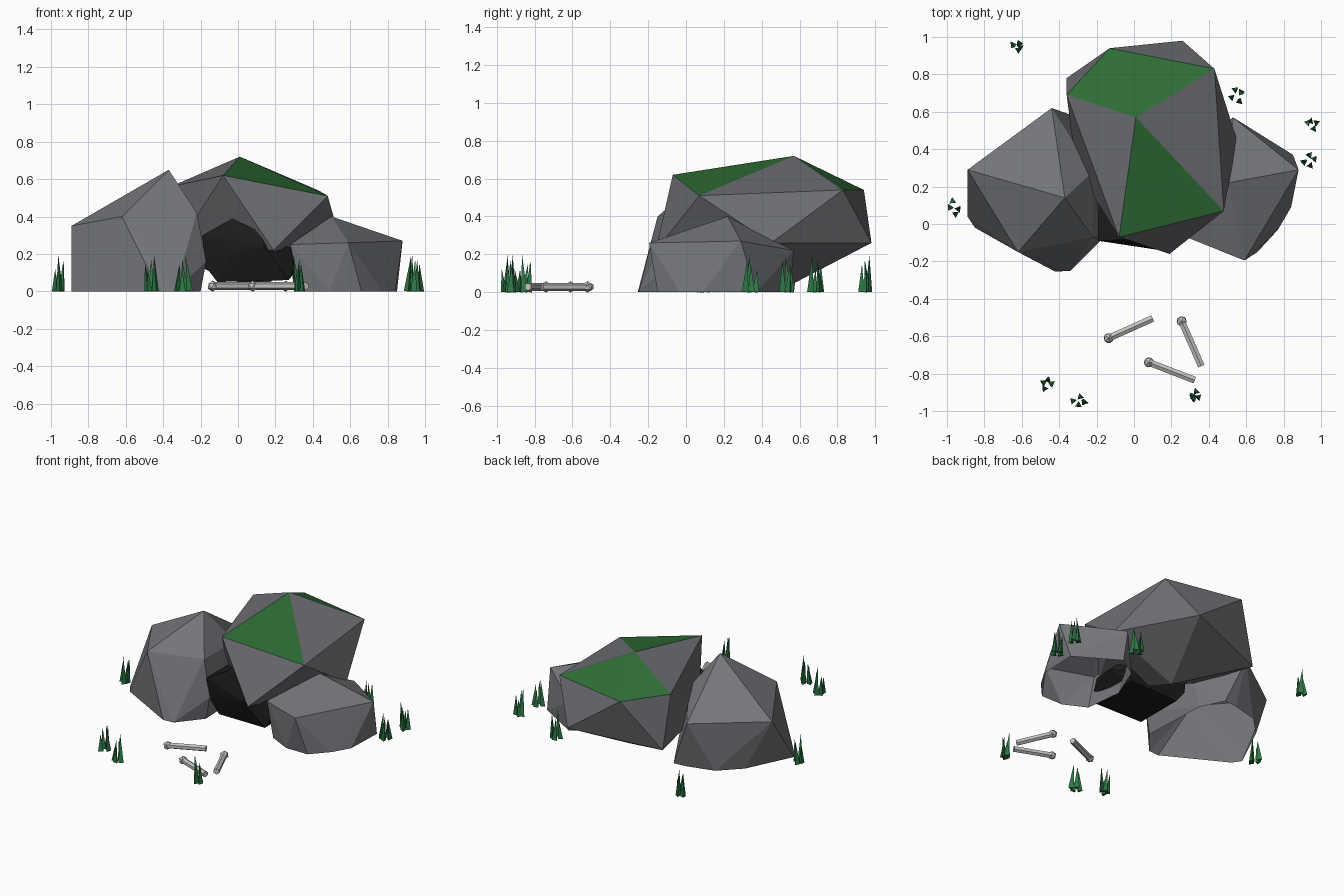
import bpy, bmesh, math, random
from mathutils import Vector, Matrix

if "Cube" in bpy.data.objects:
    bpy.data.objects.remove(bpy.data.objects["Cube"])

random.seed(4)


def material(name, rgb):
    m = bpy.data.materials.new(name)
    m.diffuse_color = (*rgb, 1)
    m.use_nodes = True
    m.node_tree.nodes["Principled BSDF"].inputs["Base Color"].default_value = m.diffuse_color
    return m


ROCK = material("grey stone", (0.175, 0.182, 0.197))
ROOF = material("roof stone", (0.155, 0.157, 0.172))
MOSS = material("moss green", (0.027, 0.155, 0.037))
GRASS = material("grass green", (0.027, 0.19, 0.06))
DARK = material("cave dark", (0.012, 0.011, 0.011))
BONE = material("bone white", (0.55, 0.54, 0.52))


def finish(name, bm, *mats):
    me = bpy.data.meshes.new(name)
    bm.to_mesh(me)
    bm.free()
    for m in mats:
        me.materials.append(m)
    ob = bpy.data.objects.new(name, me)
    bpy.context.collection.objects.link(ob)
    return ob


def boulder(points, open_base=False):
    """Convex faceted stone around a few corner points."""
    bm = bmesh.new()
    for p in points:
        bm.verts.new(p)
    res = bmesh.ops.convex_hull(bm, input=bm.verts[:])
    junk = {v for v in res["geom_interior"] + res["geom_unused"]
            if isinstance(v, bmesh.types.BMVert)}
    bmesh.ops.delete(bm, geom=list(junk), context='VERTS')
    bmesh.ops.recalc_face_normals(bm, faces=bm.faces[:])
    if open_base:
        base = [f for f in bm.faces if all(v.co.z < .001 for v in f.verts)]
        bmesh.ops.delete(bm, geom=base, context='FACES')
    return bm


def ground(*xy):
    return [(x, y, 0) for x, y in xy]


# Left boulder: peak, upper ring, open base on the ground
left = [(-.37, .14, .65), (-.89, .29, .35), (-.62, -.15, .40), (-.22, -.07, .42),
        (-.22, .28, .42), (-.44, .62, .34), (-.17, -.08, .16)]
left += ground((-.89, .04), (-.85, -.02), (-.42, -.255), (-.34, -.25), (-.2, -.08),
               (-.22, .4), (-.3, .57), (-.4, .56), (-.59, .51), (-.73, .37))
finish("left_boulder", boulder(left, True), ROCK)

# Right boulder: lower and wider
right = [(.50, .22, .40), (.59, -.195, .26), (.88, .29, .27), (.53, .57, .22),
         (.28, -.07, .25), (.27, .25, .27)]
right += ground((.84, .09), (.77, -.03), (.66, -.15), (.49, -.15), (.33, -.07),
                (.3, .2), (.40, .45), (.55, .55), (.85, .37))
finish("right_boulder", boulder(right, True), ROCK)

# Roof boulder resting on both, with moss on the faces tilted forward and back
roof = boulder([(.01, .57, .72), (-.08, -.07, .62), (.48, .07, .51), (.43, .83, .54),
                (-.13, .94, .54), (-.36, .69, .56), (.19, -.16, .22), (.55, .45, .26),
                (.26, .98, .26), (-.36, .78, .19), (-.31, .3, .26), (.1, .5, .01)])
for f in roof.faces:
    f.normal_update()
    f.material_index = int(f.normal.z > 0.6 and abs(f.normal.x) < 0.35)
finish("roof_boulder", roof, ROOF, MOSS)

# Dark cave mouth
mouth = [(-.19, -.09, .30), (-.03, -.08, .39), (.13, -.12, .31), (.28, -.05, .23),
         (.30, -.06, .12), (.27, -.08, .06), (-.11, -.06, .05), (-.18, -.06, .14)]
back = [(x, .3, z) for x, y, z in mouth]
finish("cave_mouth", boulder(mouth + back + [(.14, -.14, .24), (-.04, -.11, .2),
                                             (.36, .18, .17)]), DARK)


# Bones: a six-sided shaft with one knob
def bone(name, head, tail):
    a, b = Vector((*head, .028)), Vector((*tail, .028))
    d = b - a
    bm = bmesh.new()
    m = Matrix.Translation((a + b) / 2) @ d.to_track_quat('Z', 'Y').to_matrix().to_4x4()
    bmesh.ops.create_cone(bm, cap_ends=True, segments=6, radius1=.021, radius2=.021,
                          depth=d.length, matrix=m)
    bmesh.ops.create_icosphere(bm, subdivisions=1, radius=.03,
                               matrix=Matrix.Translation(a))
    finish(name, bm, BONE)


bone("bone_1", (-.135, -.61), (.10, -.505))
bone("bone_2", (.08, -.74), (.325, -.835))
bone("bone_3", (.255, -.52), (.36, -.76))


# Grass tufts: narrow three-sided spikes, slightly leaning
def tuft(name, x, y):
    bm = bmesh.new()
    turn = random.uniform(0, math.tau)
    for i, h in enumerate((.195, .17, .15, .12)):
        a = turn + i * math.tau / 4
        r = random.uniform(.015, .035)
        m = (Matrix.Translation((x + r * math.cos(a), y + r * math.sin(a), h / 2))
             @ Matrix.Rotation(random.uniform(-.1, .1), 4, 'X')
             @ Matrix.Rotation(random.uniform(-.1, .1), 4, 'Y')
             @ Matrix.Rotation(random.uniform(0, math.tau), 4, 'Z'))
        bmesh.ops.create_cone(bm, cap_ends=True, segments=3, radius1=.021,
                              radius2=0, depth=h, matrix=m)
    finish(name, bm, GRASS)


spots = [(-.62, .95), (.55, .69), (.95, .54), (.94, .34),
         (-.96, .085), (-.47, -.85), (-.295, -.945), (.325, -.92)]
for i, (x, y) in enumerate(spots):
    tuft(f"grass_tuft_{i + 1}", x, y)
